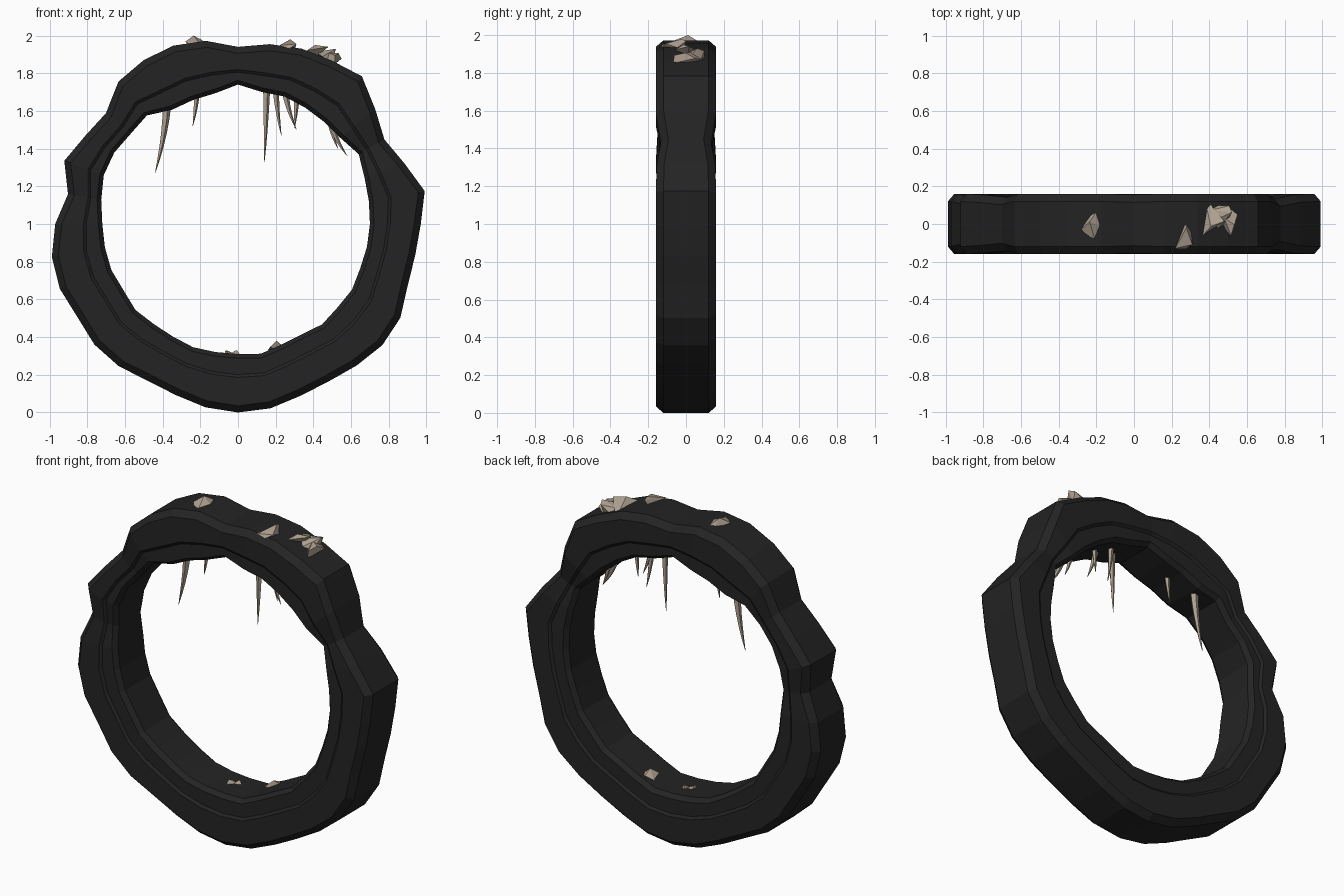
import bpy
import bmesh
import math
import random
from mathutils import Vector

default_cube = bpy.data.objects.get("Cube")
if default_cube:
    bpy.data.objects.remove(default_cube, do_unlink=True)


def make_material(name, colour):
    material = bpy.data.materials.new(name)
    material.use_nodes = True
    material.diffuse_color = colour
    material.node_tree.nodes["Principled BSDF"].inputs["Base Color"].default_value = colour
    return material


charcoal = make_material("charcoal stone", (0.017, 0.017, 0.017, 1))
tan = make_material("pale tan rock", (0.42, 0.35, 0.28, 1))


def finish(name, bm, material):
    """Turn a bmesh into a flat shaded object."""
    bmesh.ops.recalc_face_normals(bm, faces=bm.faces)
    mesh = bpy.data.meshes.new(name)
    bm.to_mesh(mesh)
    bm.free()
    mesh.materials.append(material)
    obj = bpy.data.objects.new(name, mesh)
    bpy.context.scene.collection.objects.link(obj)
    return obj


def bridge(bm, first, second):
    """Join two closed loops of vertices with quads."""
    count = len(first)
    for i in range(count):
        j = (i + 1) % count
        bm.faces.new((first[i], first[j], second[j], second[i]))


# Ring: radii in thousandths at even steps, anticlockwise from the bottom
OUTER = [1000, 993, 970, 964, 980, 1000, 995, 958, 955, 970, 1006, 940,
         897, 950, 1023, 1000, 990, 969, 940, 987, 1007, 1003, 987, 915,
         936, 981, 916, 970, 1003, 1006, 985, 995, 985, 960, 966, 988]
INNER = [690, 699, 680, 676, 695, 689, 698, 690, 695, 700, 705, 715,
         740, 710, 709, 713, 720, 712, 740, 704, 700, 700, 752, 744,
         758, 758, 737, 720, 717, 715, 702, 710, 694, 690, 696, 690]


def ring_section(outer, inner):
    """Half section as (radius, depth), with chamfers and a shallow step."""
    half = 0.16 - max(0, 0.95 - outer) * 0.5
    middle = 0.6 * inner + 0.4 * outer
    side = [(outer, half - 0.04), (outer - 0.035, half), (middle, half),
            (middle - 0.015, half - 0.012), (inner + 0.022, half - 0.012),
            (inner, half - 0.04)]
    return side + [(radius, -depth) for radius, depth in reversed(side)]


def stone_ring():
    bm = bmesh.new()
    loops = []
    for i, (outer, inner) in enumerate(zip(OUTER, INNER)):
        angle = math.tau * i / len(OUTER)
        section = ring_section(outer / 1000, inner / 1000)
        loops.append([bm.verts.new((r * math.sin(angle), -d, 1 - r * math.cos(angle)))
                      for r, d in section])
    for i, loop in enumerate(loops):
        bridge(bm, loop, loops[(i + 1) % len(loops)])
    finish("stone_ring", bm, charcoal)


# Hanging spikes: tapered, bending sideways towards the tip
def spike(name, root, tip, radius, sides=5, steps=5):
    bm = bmesh.new()
    root, tip = Vector(root), Vector(tip)
    loops = []
    for k in range(steps + 1):
        t = k / steps
        centre = root.lerp(tip, t)
        centre.x = root.x + (tip.x - root.x) * t ** 1.6
        size = radius * (1 - t) ** 0.8 + 0.001
        loops.append([bm.verts.new(centre + Vector((size * math.cos(math.tau * s / sides),
                                                    size * math.sin(math.tau * s / sides), 0)))
                      for s in range(sides)])
    for first, second in zip(loops, loops[1:]):
        bridge(bm, first, second)
    bm.faces.new(loops[0])
    bm.faces.new(loops[-1])
    finish(name, bm, tan)


# Loose rocks: angular hulls stretched to fill a box
def rock(name, low, high, seed):
    rng = random.Random(seed)
    points = []
    for _ in range(9):
        p = Vector([rng.gauss(0, 1) for _ in range(3)])
        points.append(p.normalized())
    for axis in range(3):
        least = min(p[axis] for p in points)
        span = max(p[axis] for p in points) - least
        for p in points:
            p[axis] = low[axis] + (p[axis] - least) / span * (high[axis] - low[axis])
    bm = bmesh.new()
    verts = [bm.verts.new(p) for p in points]
    hull = bmesh.ops.convex_hull(bm, input=verts)
    loose = {v for v in hull["geom_interior"] if isinstance(v, bmesh.types.BMVert)}
    bmesh.ops.delete(bm, geom=list(loose), context='VERTS')
    finish(name, bm, tan)


stone_ring()

spikes = [
    ((-0.38, 0.06, 1.63), (-0.44, 0.06, 1.27), 0.024),
    ((-0.22, 0.02, 1.70), (-0.24, 0.02, 1.52), 0.017),
    ((0.15, -0.01, 1.73), (0.14, -0.01, 1.33), 0.02),
    ((0.20, 0.04, 1.72), (0.23, 0.05, 1.47), 0.018),
    ((0.25, -0.03, 1.71), (0.31, -0.03, 1.50), 0.02),
    ((0.31, 0.03, 1.68), (0.30, 0.03, 1.51), 0.017),
    ((0.50, -0.03, 1.53), (0.58, -0.03, 1.36), 0.02),
    ((0.49, 0.04, 1.54), (0.53, 0.04, 1.40), 0.016),
]
for number, (root, tip, radius) in enumerate(spikes, 1):
    spike(f"hanging_spike_{number}", root, tip, radius)

rocks = [
    ("top_rock_right", (-0.28, -0.09, 1.94), (-0.18, 0.06, 2.0)),
    ("top_rock_left", (0.22, -0.13, 1.92), (0.31, 0.0, 1.98)),
    ("cluster_rock_upper", (0.36, -0.06, 1.86), (0.48, 0.10, 1.95)),
    ("cluster_rock_lower", (0.44, -0.07, 1.83), (0.55, 0.09, 1.91)),
    ("cluster_rock_middle", (0.41, -0.02, 1.86), (0.52, 0.10, 1.93)),
    ("floor_rock_large", (0.16, 0.01, 0.31), (0.24, 0.10, 0.38)),
    ("floor_rock_small", (-0.07, -0.03, 0.29), (-0.02, 0.03, 0.33)),
    ("floor_rock_chip", (-0.03, 0.0, 0.29), (0.01, 0.05, 0.33)),
]
for seed, (name, low, high) in enumerate(rocks, 3):
    rock(name, low, high, seed)
